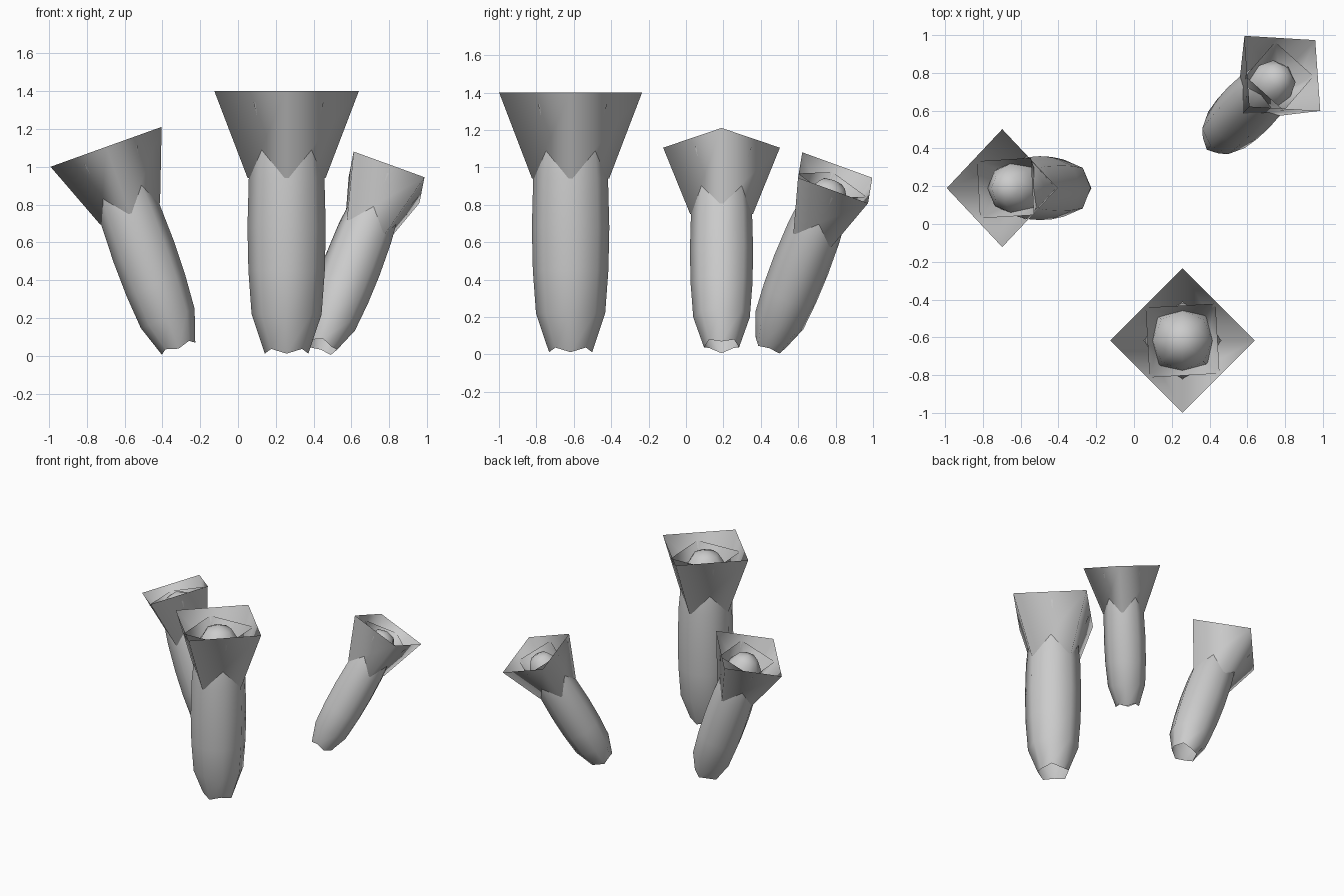
import bpy, bmesh, math
from mathutils import Matrix, Vector

if "Cube" in bpy.data.objects:
    bpy.data.objects.remove(bpy.data.objects["Cube"])

grey = bpy.data.materials.new("plain grey")
grey.diffuse_color = (0.6, 0.6, 0.6, 1)
grey.use_nodes = True
grey.node_tree.nodes["Principled BSDF"].inputs["Base Color"].default_value = grey.diffuse_color


def ring(bm, sides, r, z, turn=0.0, lift=0.0):
    """One loop of vertices; odd ones may be lifted for a wavy rim."""
    out = []
    for i in range(sides):
        a = math.radians(turn) + 2 * math.pi * i / sides
        out.append(bm.verts.new((r * math.cos(a), r * math.sin(a), z + lift * (i % 2))))
    return out


def bridge(bm, a, b):
    n = len(a)
    for i in range(n):
        j = (i + 1) % n
        bm.faces.new((a[i], a[j], b[j], b[i]))


def finish(bm, name, matrix):
    me = bpy.data.meshes.new(name)
    bm.to_mesh(me)
    bm.free()
    me.materials.append(grey)
    for p in me.polygons:
        p.use_smooth = True
    ob = bpy.data.objects.new(name, me)
    ob.matrix_world = matrix
    bpy.context.collection.objects.link(ob)


def stem(name, matrix):
    # eight-sided bulging stem, open wavy foot, domed top
    bm = bmesh.new()
    profile = [(0.115, 0.012, 0.025), (0.185, 0.22, 0), (0.202, 0.45, 0), (0.207, 0.68, 0),
               (0.2, 0.94, 0), (0.185, 1.1, 0), (0.158, 1.24, 0), (0.095, 1.345, 0)]
    rings = [ring(bm, 8, r, z, 0, lift) for r, z, lift in profile]
    for a, b in zip(rings, rings[1:]):
        bridge(bm, a, b)
    top = bm.verts.new((0, 0, 1.38))
    last = rings[-1]
    for i in range(8):
        bm.faces.new((last[i], last[(i + 1) % 8], top))
    finish(bm, name, matrix)


def funnel(name, matrix, r0, z0, r1, z1, turn):
    # open four-sided flared collar
    bm = bmesh.new()
    bridge(bm, ring(bm, 4, r0, z0, turn), ring(bm, 4, r1, z1, turn))
    finish(bm, name, matrix)


def placed(base, x_dir, up, scale):
    z = Vector(up).normalized()
    x = Vector(x_dir)
    x = (x - z * x.dot(z)).normalized()
    y = z.cross(x)
    rot = Matrix((x, y, z)).transposed().to_4x4()
    return Matrix.Translation(base) @ rot @ Matrix.Scale(scale, 4)


t = math.radians(19.75)
plants = {
    "tall": placed((0.257, -0.617, 0), (1, 0, 0), (0, 0, 1), 1.0),
    "left": placed((-0.311, 0.19, 0.029), (1, 0, 0), (-math.sin(t), 0, math.cos(t)), 0.817),
    "back": placed((0.435, 0.443, 0.038), (1, -0.99, 0), (0.339, 0.343, 0.877), 0.739),
}
for key, m in plants.items():
    stem(key + "_stem", m)
    funnel(key + "_outer_collar", m, 0.206, 0.94, 0.382, 1.4, 0)
    funnel(key + "_inner_collar", m, 0.14, 1.02, 0.262, 1.34, 48.3)
